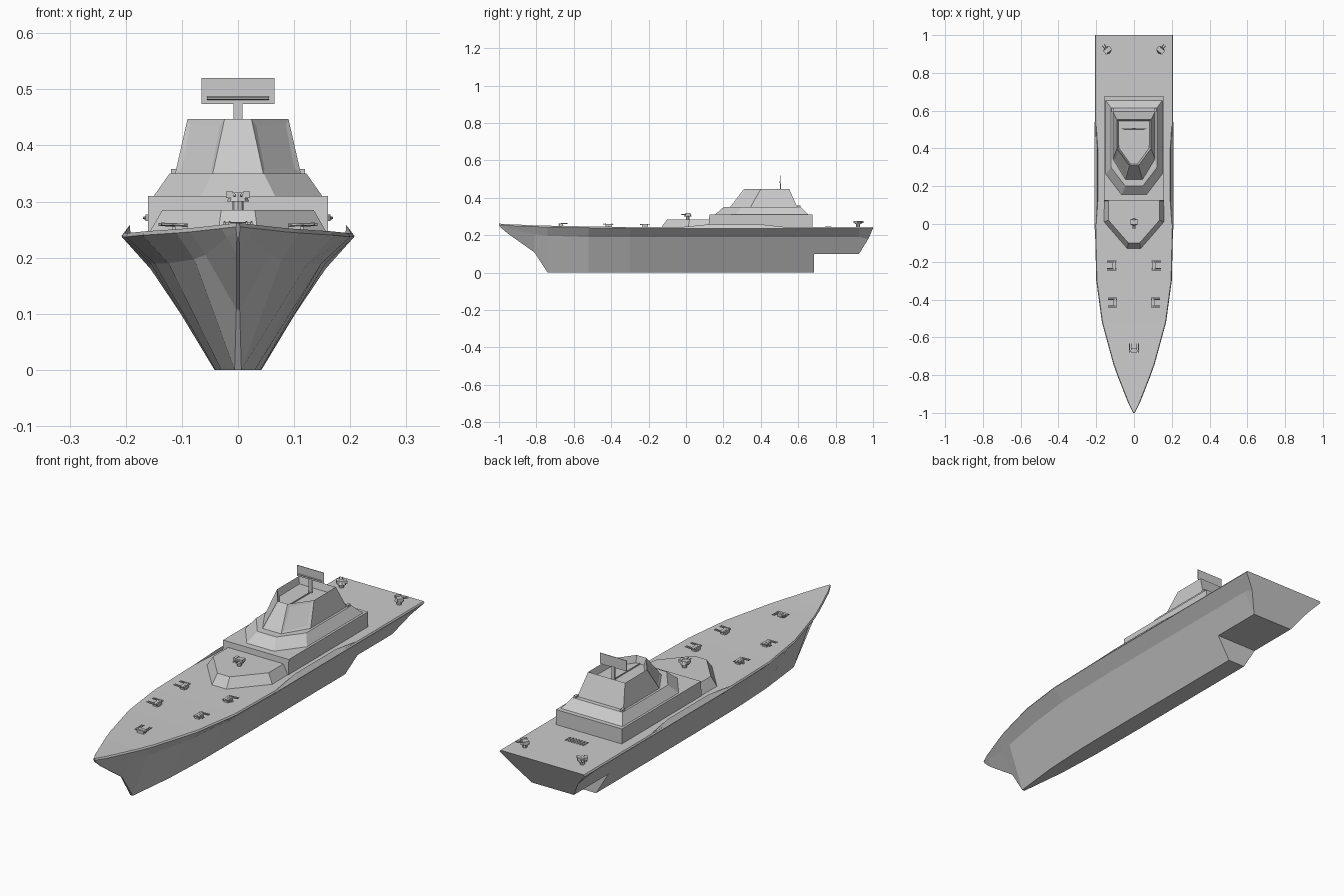
import bpy, bmesh, math
from mathutils import Matrix, Vector

if "Cube" in bpy.data.objects:
    bpy.data.objects.remove(bpy.data.objects["Cube"])


def finish(bm, name):
    bmesh.ops.remove_doubles(bm, verts=bm.verts, dist=1e-5)
    bmesh.ops.dissolve_degenerate(bm, dist=1e-5, edges=bm.edges)
    bmesh.ops.recalc_face_normals(bm, faces=bm.faces)
    me = bpy.data.meshes.new(name)
    bm.to_mesh(me)
    bm.free()
    ob = bpy.data.objects.new(name, me)
    bpy.context.collection.objects.link(ob)
    return ob


def loft(bm, rings, closed_caps=True):
    vs = [[bm.verts.new(p) for p in r] for r in rings]
    n = len(rings[0])
    sides = []
    for a, b in zip(vs, vs[1:]):
        for i in range(n):
            j = (i + 1) % n
            sides.append(bm.faces.new((a[i], a[j], b[j], b[i])))
    caps = [bm.faces.new(vs[0]), bm.faces.new(vs[-1])]
    return sides, caps


def mirrored(half):
    return half + [(-x, *rest) for x, *rest in reversed(half)]


def tier(name, base, zb, top, zt, windows=False, pocket=0):
    """Faceted deckhouse: half outlines run front to back, mirrored in x."""
    bm = bmesh.new()
    sides, caps = loft(bm, [[(x, y, zb) for x, y in mirrored(base)],
                            [(x, y, zt) for x, y in mirrored(top)]])
    bmesh.ops.recalc_face_normals(bm, faces=bm.faces)
    if windows:
        chamfers = [sides[0], sides[len(base) * 2 - 2]]
        bmesh.ops.inset_individual(bm, faces=chamfers, thickness=0.016, depth=-0.002)
    if pocket:
        bmesh.ops.inset_individual(bm, faces=[caps[1]], thickness=0.01, depth=0)
        bmesh.ops.translate(bm, verts=caps[1].verts, vec=(0, 0, -pocket))
    return finish(bm, name)


def add_box(bm, c, s):
    m = Matrix.Translation(c) @ Matrix.Diagonal((*s, 1))
    bmesh.ops.create_cube(bm, size=1, matrix=m)


def add_rod(bm, a, b, r, n=6):
    a, b = Vector(a), Vector(b)
    d = b - a
    m = Matrix.Translation((a + b) / 2) @ d.to_track_quat('Z', 'Y').to_matrix().to_4x4()
    bmesh.ops.create_cone(bm, cap_ends=True, segments=n, radius1=r, radius2=r,
                          depth=d.length, matrix=m)


# Hull: (y sheer, y chine, y keel, sheer x, z, chine x, z, keel x, z)
stations = [
    (-1.0, -.995, -.985, .004, .255, .003, .246, .002, .236),
    (-.95, -.95, -.95, .030, .252, .020, .236, .003, .207),
    (-.81, -.81, -.81, .085, .246, .058, .205, .003, .108),
    (-.74, -.74, -.74, .110, .244, .078, .197, .006, 0),
    (-.52, -.52, -.52, .170, .240, .124, .190, .030, 0),
    (-.30, -.30, -.30, .200, .237, .149, .190, .040, 0),
    (0.0, 0.0, 0.0, .207, .237, .156, .190, .042, 0),
    (.685, .685, .685, .207, .237, .156, .190, .042, 0),
    (.685, .685, .685, .207, .237, .156, .190, .102, .10),
    (.925, .925, .925, .207, .237, .156, .190, .102, .10),
    (1.0, .975, .925, .207, .237, .156, .180, .102, .10),
]
rings = []
for ys, yc, yk, sx, sz, cx, cz, kx, kz in stations:
    rings.append(mirrored([(kx, yk, kz), (cx, yc, cz), (sx, ys, sz),
                           (max(sx - .004, .002), ys, sz + .007)]))
bm = bmesh.new()
loft(bm, rings)
finish(bm, "hull")

# Side bulwarks
for s, side in ((1, "right"), (-1, "left")):
    bm = bmesh.new()
    loft(bm, [[(s * .208, y, .238), (s * (.202 - w), y, .242 + h), (s * (.200 - w), y, .238)]
              for y, w, h in ((-.03, 0, .001), (.12, .009, .016),
                              (.40, .009, .016), (.54, 0, .001))])
    finish(bm, side + "_bulwark")

# Superstructure tiers
tier("forward_deckhouse",
     [(.036, -.135), (.162, .01), (.16, .14)], .238,
     [(.03, -.10), (.135, .02), (.135, .14)], .285)
tier("main_deckhouse", [(.16, .12), (.16, .675)], .238, [(.16, .125), (.16, .675)], .31)
tier("bridge_base",
     [(.066, .155), (.15, .265), (.15, .655)], .31,
     [(.046, .20), (.122, .30), (.122, .615)], .35)
tier("bridge_tower",
     [(.045, .235), (.112, .345), (.112, .595)], .35,
     [(.024, .31), (.09, .40), (.09, .552)], .447, windows=True, pocket=.03)

# Small fittings at the aft corners of the bridge base
for s in (1, -1):
    bm = bmesh.new()
    add_box(bm, (s * .113, .603, .353), (.012, .02, .01))
    finish(bm, "bridge_fitting")

# Radar: flat panel on a post
bm = bmesh.new()
add_box(bm, (0, .505, .497), (.13, .003, .047))
add_box(bm, (0, .505, .447), (.016, .006, .06))
add_rod(bm, (-.055, .50, .484), (.055, .50, .484), .003)
add_box(bm, (0, .41, .419), (.004, .18, .004))
finish(bm, "radar")


def launcher(x, y, z, turn):
    """Box launcher with paired rails pointing forward before turning."""
    bm = bmesh.new()
    add_box(bm, (0, .004, .007), (.032, .022, .014))
    add_rod(bm, (0, .004, -.012), (0, .004, .002), .014, 8)
    for px in (-.024, -.015, .015, .024):
        add_rod(bm, (px, .016, .012), (px, -.032, .014), .0025)
    add_box(bm, (0, .006, .013), (.052, .008, .004))
    ob = finish(bm, "launcher")
    ob.location = (x, y, z)
    ob.rotation_euler.z = turn


def gun(x, y, z, turn):
    """Small faceted turret with twin barrels."""
    bm = bmesh.new()
    bmesh.ops.create_cone(bm, cap_ends=True, segments=8, radius1=.02, radius2=.013,
                          depth=.016, matrix=Matrix.Translation((0, 0, .022)))
    add_rod(bm, (0, 0, -.003), (0, 0, .016), .01, 8)
    for px in (-.015, .015):
        add_box(bm, (px, 0, .026), (.013, .026, .012))
    for px in (-.006, .006):
        add_rod(bm, (px, 0, .024), (px, -.036, .026), .0025)
    ob = finish(bm, "deck_gun")
    ob.location = (x, y, z)
    ob.rotation_euler.z = turn


# Deck armament
launcher(0, -.665, .249, math.pi)
for s in (1, -1):
    launcher(s * .105, -.415, .246, s * math.pi / 2)
    launcher(s * .11, -.22, .245, s * math.pi / 2)
    gun(s * .14, .92, .245, s * math.radians(140))
gun(0, .01, .286, 0)

# Aft deck vents
bm = bmesh.new()
for i in range(7):
    add_box(bm, ((i - 3) * .014, .76, .245), (.006, .035, .004))
finish(bm, "aft_vents")
